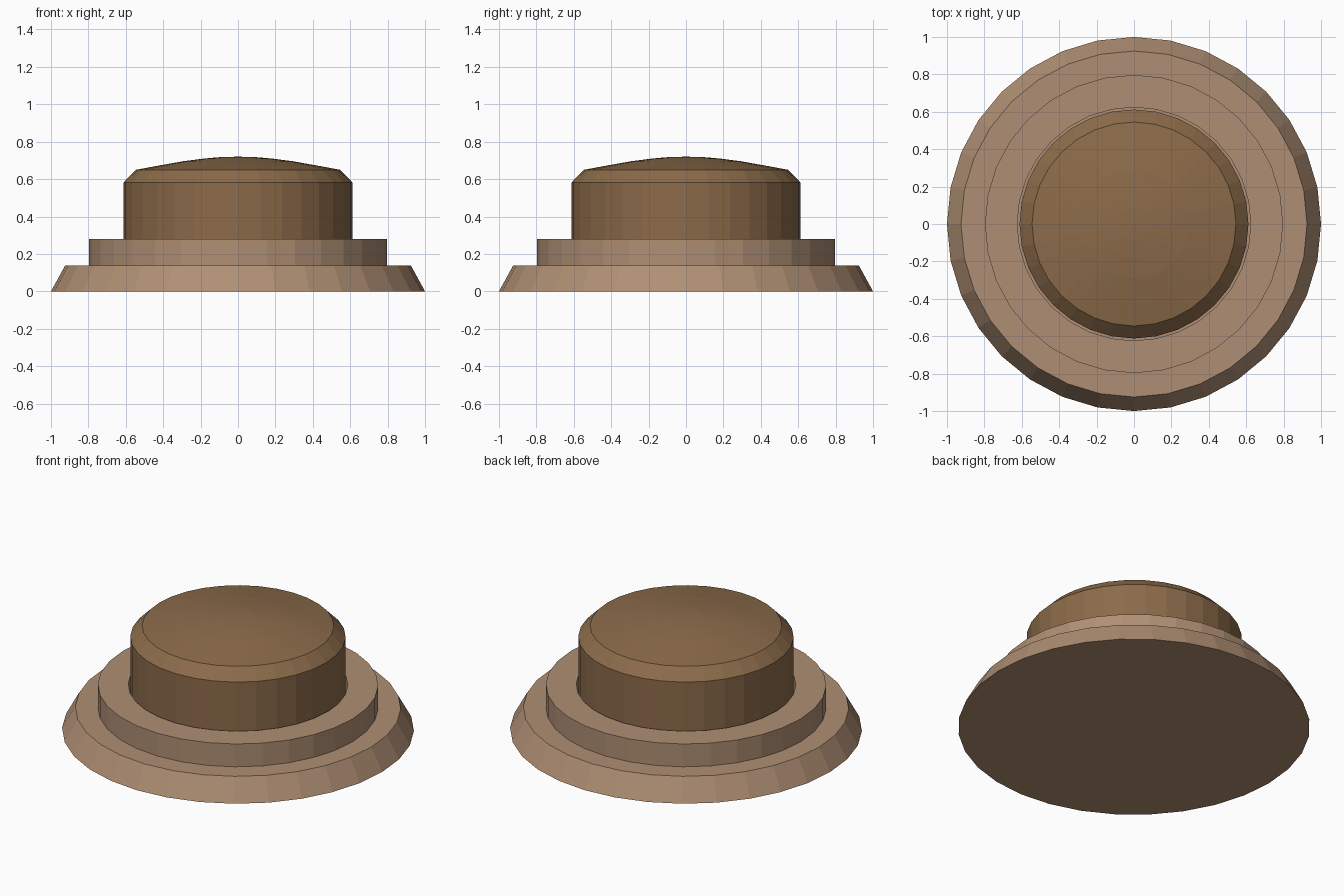
import bpy, bmesh, math

if "Cube" in bpy.data.objects:
    bpy.data.objects.remove(bpy.data.objects["Cube"])

SIDES = 32


def material(name, rgb):
    m = bpy.data.materials.new(name)
    m.diffuse_color = (*rgb, 1)
    m.use_nodes = True
    m.node_tree.nodes["Principled BSDF"].inputs["Base Color"].default_value = m.diffuse_color
    return m


def lathe(name, profile, mat):
    """Revolve (radius, z) points about z; radius 0 makes a pole."""
    bm = bmesh.new()
    rings = []
    for r, z in profile:
        if r == 0:
            rings.append([bm.verts.new((0, 0, z))] * SIDES)
        else:
            angles = [math.tau * i / SIDES for i in range(SIDES)]
            rings.append([bm.verts.new((r * math.cos(a), r * math.sin(a), z)) for a in angles])
    for low, high in zip(rings, rings[1:]):
        for i in range(SIDES):
            j = (i + 1) % SIDES
            corners = dict.fromkeys((low[i], low[j], high[j], high[i]))
            bm.faces.new(list(corners))
    bmesh.ops.recalc_face_normals(bm, faces=bm.faces)
    mesh = bpy.data.meshes.new(name)
    bm.to_mesh(mesh)
    bm.free()
    mesh.materials.append(mat)
    obj = bpy.data.objects.new(name, mesh)
    bpy.context.collection.objects.link(obj)
    return obj


# Stepped base with a socket for the button
lathe("base", [(0, 0), (1, 0), (0.925, 0.137), (0.797, 0.137), (0.797, 0.28),
               (0.624, 0.28), (0.624, 0.137), (0, 0.137)],
      material("base_tan", (0.43, 0.275, 0.175)))

# Push button with a chamfered rim and a shallow dome
lathe("button", [(0, 0.138), (0.612, 0.138), (0.612, 0.582), (0.545, 0.65),
                 (0.42, 0.673), (0.29, 0.696), (0.18, 0.71), (0.09, 0.718), (0, 0.72)],
      material("button_brown", (0.26, 0.147, 0.068)))
